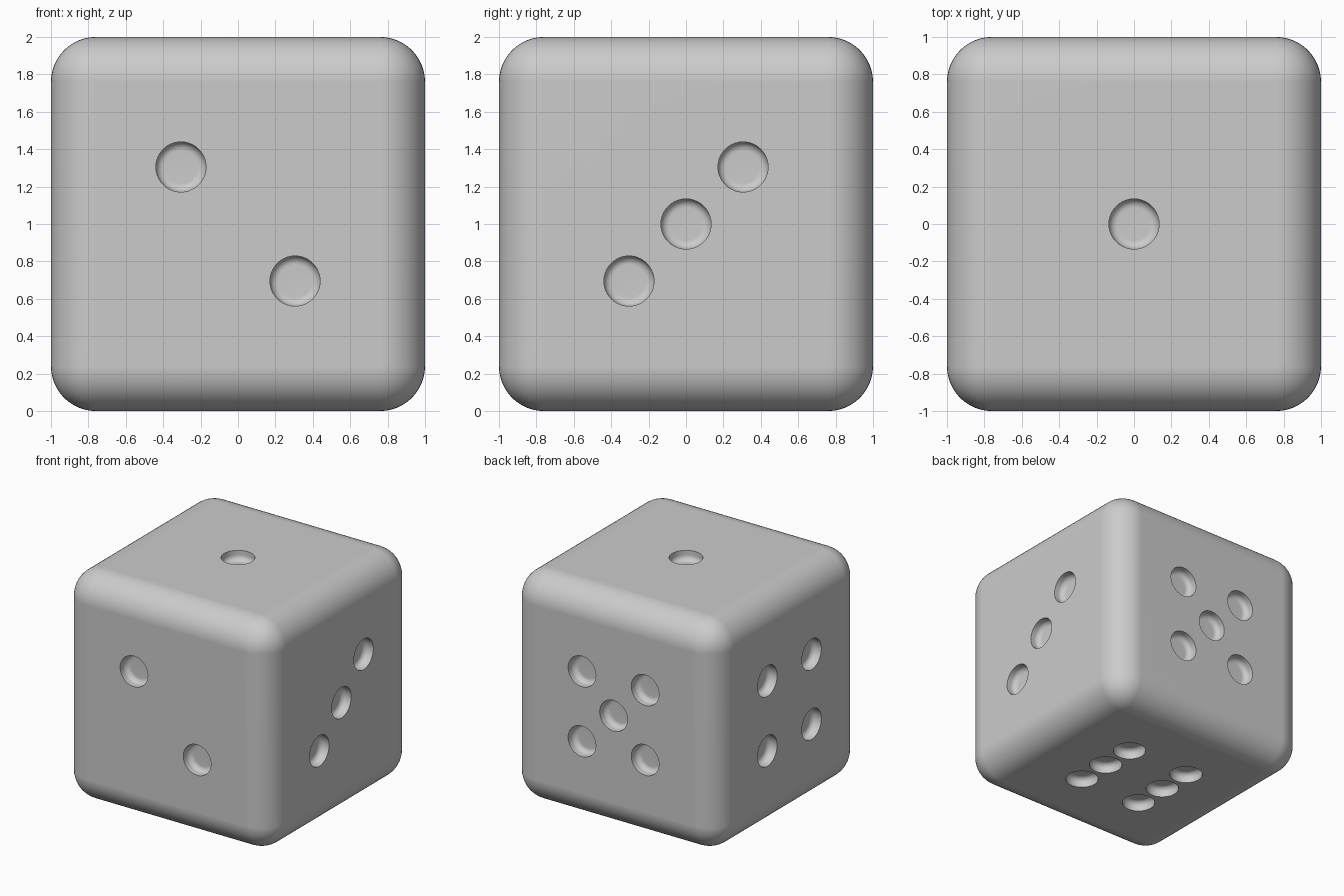
import bpy, bmesh, math
from mathutils import Matrix, Vector

if "Cube" in bpy.data.objects:
    bpy.data.objects.remove(bpy.data.objects["Cube"])

ROUND = 0.24      # edge radius of the cube
PIP_R = 0.134     # pip radius
DEPTH = 0.085     # pip depth
FILLET = 0.045    # rounding at the pip floor
S = 0.305         # pip spacing


def make_object(name, bm):
    mesh = bpy.data.meshes.new(name)
    bm.to_mesh(mesh)
    bm.free()
    ob = bpy.data.objects.new(name, mesh)
    bpy.context.collection.objects.link(ob)
    return ob


# Rounded cube body
bm = bmesh.new()
bmesh.ops.create_cube(bm, size=2, matrix=Matrix.Translation((0, 0, 1)))
bmesh.ops.bevel(bm, geom=bm.edges[:], offset=ROUND, offset_type='OFFSET',
                segments=12, profile=0.5, affect='EDGES')
die = make_object("die_body", bm)


def add_pip(bm, matrix):
    """Closed, round-bottomed plug, turned from a profile about local z."""
    profile = [(0, -DEPTH)]
    for i in range(7):
        a = math.pi / 2 * i / 6
        profile.append((PIP_R - FILLET + FILLET * math.sin(a),
                        -DEPTH + FILLET - FILLET * math.cos(a)))
    profile += [(PIP_R, 0.1), (0, 0.1)]
    verts = [bm.verts.new((r, 0, z)) for r, z in profile]
    edges = [bm.edges.new(p) for p in zip(verts, verts[1:])]
    bmesh.ops.spin(bm, geom=verts + edges, cent=(0, 0, 0), axis=(0, 0, 1),
                   angle=math.tau, steps=40)
    bmesh.ops.remove_doubles(bm, verts=bm.verts[:], dist=1e-4)
    bmesh.ops.recalc_face_normals(bm, faces=bm.faces[:])
    bmesh.ops.transform(bm, matrix=matrix, verts=bm.verts[:])


# Pip layouts: face normal, face up direction, (right, up) positions
corners = [(a, b) for a in (-1, 1) for b in (-1, 1)]
faces = [
    ((0, 0, 1), (0, 1, 0), [(0, 0)]),
    ((0, -1, 0), (0, 0, 1), [(-1, 1), (1, -1)]),
    ((1, 0, 0), (0, 0, 1), [(-1, -1), (0, 0), (1, 1)]),
    ((-1, 0, 0), (0, 0, 1), corners),
    ((0, 1, 0), (0, 0, 1), corners + [(0, 0)]),
    ((0, 0, -1), (0, 1, 0), corners + [(-1, 0), (1, 0)]),
]

all_pips = bmesh.new()
for normal, up, spots in faces:
    n, u = Vector(normal), Vector(up)
    r = u.cross(n)
    for a, b in spots:
        p = Vector((0, 0, 1)) + n + r * a * S + u * b * S
        m = Matrix((r, u, n)).transposed().to_4x4()
        m.translation = p
        one = bmesh.new()
        add_pip(one, m)
        tmp = bpy.data.meshes.new("tmp")
        one.to_mesh(tmp)
        one.free()
        all_pips.from_mesh(tmp)
        bpy.data.meshes.remove(tmp)
cutter = make_object("pip_cutter", all_pips)
cutter.hide_render = True

# Carve the pips, then remove the cutter
mod = die.modifiers.new("pips", 'BOOLEAN')
mod.object = cutter
mod.operation = 'DIFFERENCE'
mod.solver = 'EXACT'
bpy.context.view_layer.objects.active = die
die.select_set(True)
bpy.ops.object.modifier_apply(modifier=mod.name)
bpy.data.objects.remove(cutter)

# Smooth rounding with crisp pip rims and flat sides
bpy.ops.object.shade_smooth_by_angle(angle=math.radians(35))
wn = die.modifiers.new("flat_sides", 'WEIGHTED_NORMAL')
wn.keep_sharp = True
